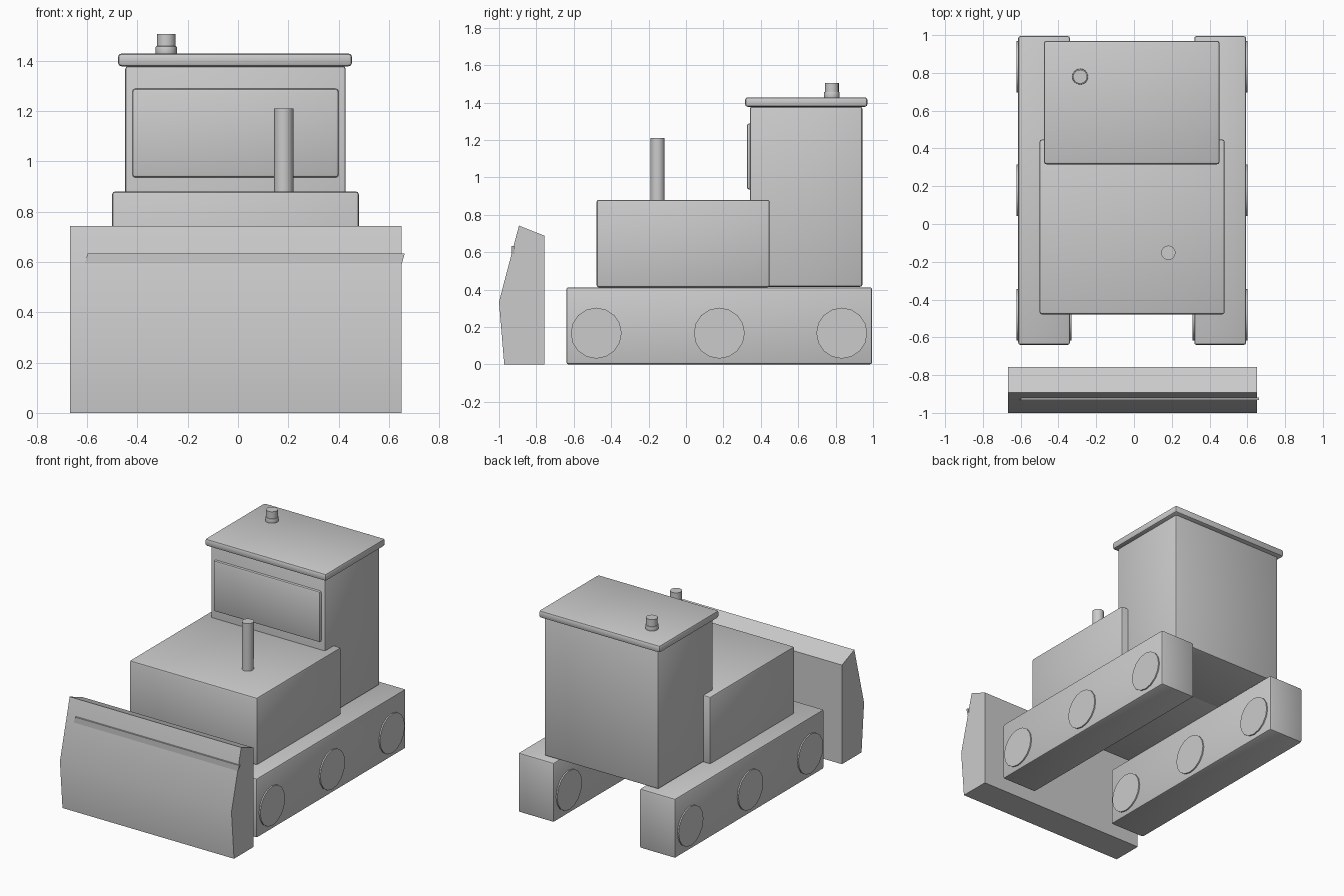
import bpy, math

if "Cube" in bpy.data.objects:
    bpy.data.objects.remove(bpy.data.objects["Cube"])


def finish(ob, bevel=0.0):
    bpy.context.view_layer.objects.active = ob
    ob.select_set(True)
    if bevel:
        m = ob.modifiers.new("bevel", 'BEVEL')
        m.width, m.segments = bevel, 2
        bpy.ops.object.modifier_apply(modifier=m.name)
    bpy.ops.object.shade_smooth_by_angle(angle=math.radians(30))
    ob.select_set(False)


def box(name, x, y, z, bevel=0.012):
    bpy.ops.mesh.primitive_cube_add(size=1)
    ob = bpy.context.object
    ob.name = name
    for v in ob.data.vertices:
        v.co = [r[0] + (c + 0.5) * (r[1] - r[0]) for c, r in zip(v.co, (x, y, z))]
    finish(ob, bevel)
    return ob


def rod(name, x, y, z0, z1, r, bevel=0.0):
    bpy.ops.mesh.primitive_cylinder_add(vertices=16, radius=r, depth=z1 - z0,
                                        location=(x, y, (z0 + z1) / 2))
    bpy.context.object.name = name
    finish(bpy.context.object, bevel)


def prism(name, profile, x0, x1, shear=0.0):
    # extrude a (y, z) profile along x; shear slides x with height
    n = len(profile)
    zb = min(p[1] for p in profile)
    verts = [(x + shear * (z - zb), y, z) for x in (x0, x1) for y, z in profile]
    faces = [list(range(n))[::-1], list(range(n, 2 * n))]
    faces += [(i, (i + 1) % n, n + (i + 1) % n, n + i) for i in range(n)]
    me = bpy.data.meshes.new(name)
    me.from_pydata(verts, [], faces)
    ob = bpy.data.objects.new(name, me)
    bpy.context.collection.objects.link(ob)
    bpy.context.view_layer.objects.active = ob
    ob.select_set(True)
    bpy.ops.object.mode_set(mode='EDIT')
    bpy.ops.mesh.select_all(action='SELECT')
    bpy.ops.mesh.normals_make_consistent(inside=False)
    bpy.ops.object.mode_set(mode='OBJECT')
    finish(ob)


# tracks with three wheels showing on both faces
MID = -0.01
for side, s in (("left", -1), ("right", 1)):
    cx = MID + s * 0.466
    box(side + "_track", (cx - 0.137, cx + 0.137), (-0.64, 0.995), (0, 0.412))
    for i, y in enumerate((-0.48, 0.178, 0.833)):
        bpy.ops.mesh.primitive_cylinder_add(vertices=16, radius=0.136, depth=0.292,
                                            location=(cx, y, 0.167),
                                            rotation=(0, math.pi / 2, 0))
        bpy.context.object.name = f"{side}_wheel_{i + 1}"
        finish(bpy.context.object)

# body
box("engine_hood", (-0.5, 0.48), (-0.478, 0.447), (0.412, 0.88))
box("cab", (-0.448, 0.428), (0.342, 0.943), (0.415, 1.378))
box("windscreen", (-0.42, 0.40), (0.326, 0.36), (0.935, 1.288))
box("roof", (-0.477, 0.453), (0.316, 0.97), (1.377, 1.428), 0.014)

# exhaust and beacon
rod("exhaust_pipe", 0.182, -0.152, 0.85, 1.21, 0.038)
rod("beacon_base", -0.285, 0.78, 1.42, 1.457, 0.042, 0.004)
rod("beacon_light", -0.285, 0.78, 1.44, 1.505, 0.037)

# blade and its reinforcing strip
prism("blade", [(-0.972, 0), (-1.0, 0.334), (-0.893, 0.742), (-0.757, 0.688), (-0.757, 0)],
      -0.667, 0.65)
prism("blade_strip", [(-0.932, 0.59), (-0.932, 0.634), (-0.918, 0.634), (-0.918, 0.59)],
      -0.61, 0.65, 0.29)
